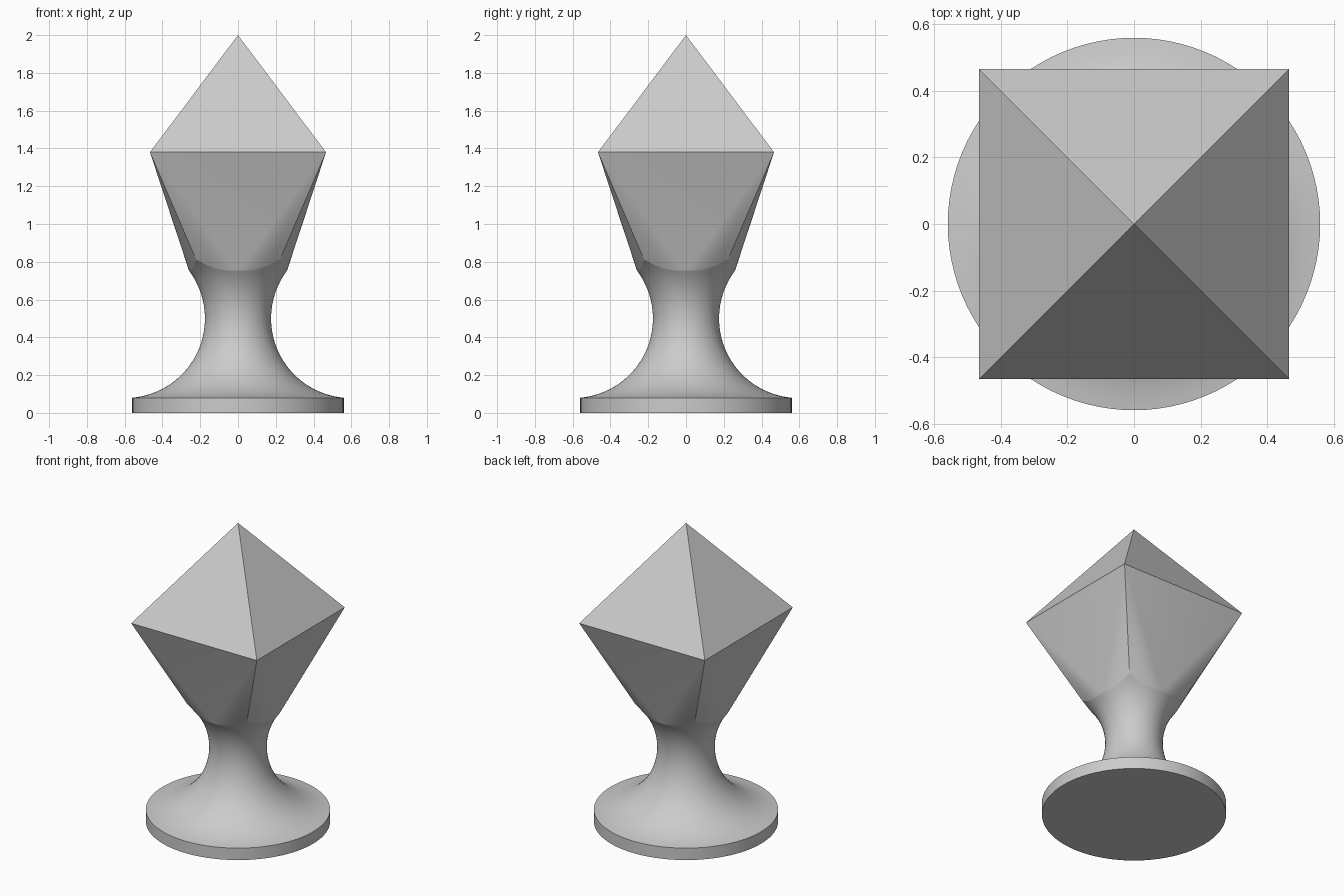
import bpy, bmesh
from math import sin, cos, asin, pi, radians

cube = bpy.data.objects.get("Cube")
if cube:
    bpy.data.objects.remove(cube, do_unlink=True)

SEGS = 96               # divisions round the stem
FLARE_R = 0.421         # radius of the concave stem curve
FLARE_X, FLARE_Z = 0.596, 0.5
BASE_R, BASE_TOP = 0.56, 0.08
HALF, GIRDLE, APEX = 0.466, 1.38, 2.0

grey = bpy.data.materials.new("plain grey")
grey.use_nodes = True
colour = (0.6, 0.6, 0.6, 1)
grey.diffuse_color = colour
grey.node_tree.nodes["Principled BSDF"].inputs["Base Color"].default_value = colour


def finish(bm, name):
    bmesh.ops.recalc_face_normals(bm, faces=bm.faces)
    mesh = bpy.data.meshes.new(name)
    bm.to_mesh(mesh)
    bm.free()
    obj = bpy.data.objects.new(name, mesh)
    bpy.context.collection.objects.link(obj)
    mesh.materials.append(grey)
    bpy.ops.object.select_all(action='DESELECT')
    obj.select_set(True)
    bpy.context.view_layer.objects.active = obj
    bpy.ops.object.shade_smooth_by_angle(angle=radians(30))


def seam_height(theta):
    # The seam under the head rises towards each corner
    off = abs((theta + pi / 4) % (pi / 2) - pi / 4) / (pi / 4)
    return 0.753 + 0.06 * off ** 3


def stem_point(theta, t):
    low = asin((BASE_TOP - FLARE_Z) / FLARE_R)
    high = asin((seam_height(theta) - FLARE_Z) / FLARE_R)
    a = low + (high - low) * t
    r = min(BASE_R, FLARE_X - FLARE_R * cos(a))
    return r * cos(theta), r * sin(theta), FLARE_Z + FLARE_R * sin(a)


def ring(bm, point):
    return [bm.verts.new(point(2 * pi * i / SEGS)) for i in range(SEGS)]


# Disc base and flared stem in one skin
bm = bmesh.new()
rings = [ring(bm, lambda a: (BASE_R * cos(a), BASE_R * sin(a), 0))]
STEPS = 32
for k in range(STEPS + 1):
    rings.append(ring(bm, lambda a: stem_point(a, k / STEPS)))
for lower, upper in zip(rings, rings[1:]):
    for i in range(SEGS):
        j = (i + 1) % SEGS
        bm.faces.new((lower[i], lower[j], upper[j], upper[i]))
bm.faces.new(rings[0])
finish(bm, "base_and_stem")

# Head: pyramid top, lower part lofted from the square girdle to the round stem
bm = bmesh.new()
seam = ring(bm, lambda a: stem_point(a, 1))
corners = [bm.verts.new((x * HALF, y * HALF, GIRDLE))
           for x, y in ((1, 1), (-1, 1), (-1, -1), (1, -1))]
tip = bm.verts.new((0, 0, APEX))
quarter = SEGS // 4
for q, corner in enumerate(corners):
    following = corners[(q + 1) % 4]
    bm.faces.new((corner, following, tip))
    bm.faces.new((corner, seam[(q + 1) * quarter % SEGS], following))
    for i in range(q * quarter, (q + 1) * quarter):
        bm.faces.new((seam[i], seam[(i + 1) % SEGS], corner))
finish(bm, "faceted_head")
